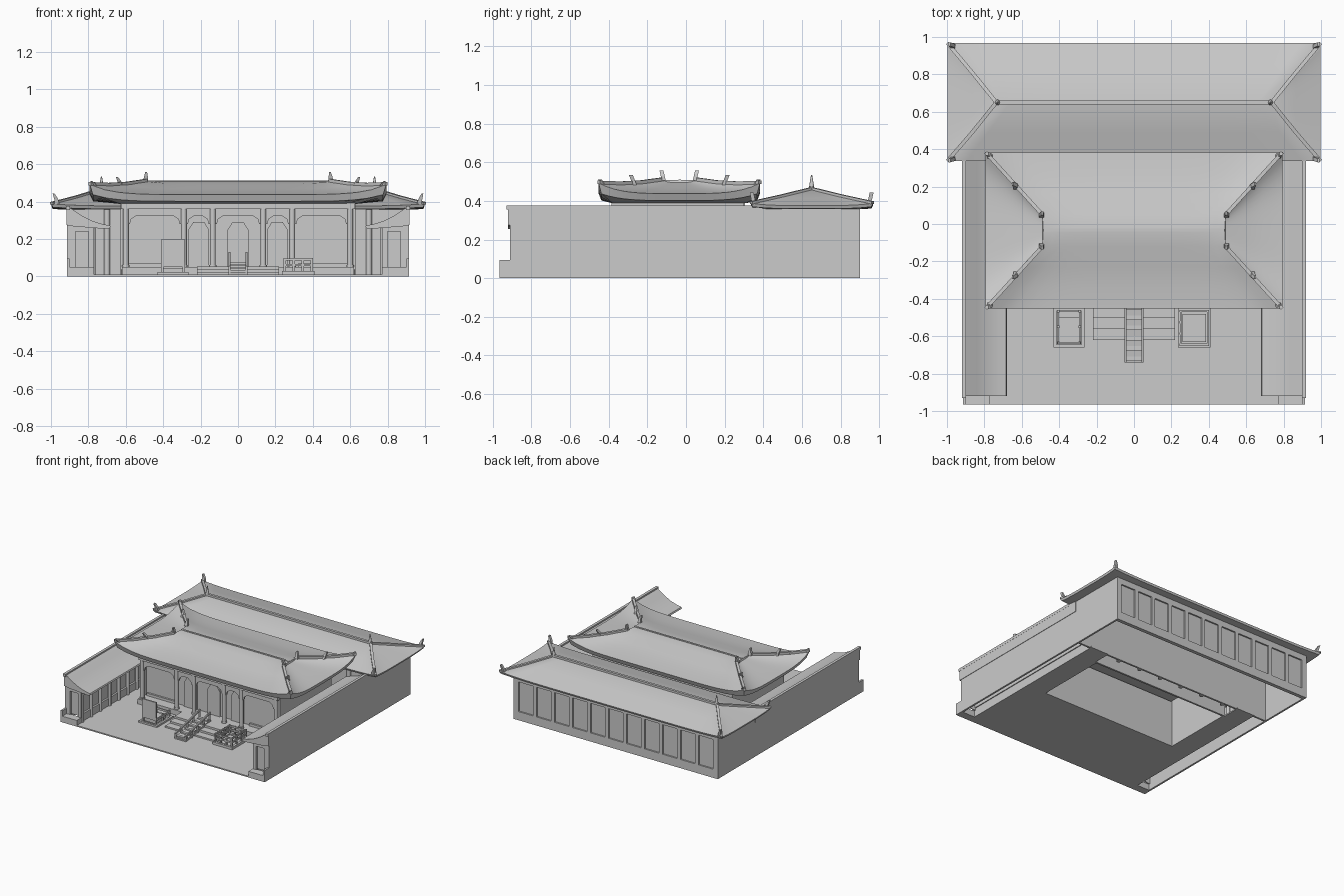
import bpy, bmesh, math
from mathutils import Vector

if "Cube" in bpy.data.objects:
    bpy.data.objects.remove(bpy.data.objects["Cube"])


def finish(name, bm, smooth=False):
    bmesh.ops.recalc_face_normals(bm, faces=bm.faces)
    me = bpy.data.meshes.new(name)
    bm.to_mesh(me)
    bm.free()
    ob = bpy.data.objects.new(name, me)
    bpy.context.collection.objects.link(ob)
    if smooth:
        bpy.ops.object.select_all(action='DESELECT')
        ob.select_set(True)
        bpy.context.view_layer.objects.active = ob
        bpy.ops.object.shade_smooth_by_angle(angle=math.radians(35))
    return ob


def box(name, x0, x1, y0, y1, z0, z1):
    bm = bmesh.new()
    bmesh.ops.create_cube(bm, size=1)
    for v in bm.verts:
        v.co = ((x0 + x1) / 2 + v.co.x * (x1 - x0), (y0 + y1) / 2 + v.co.y * (y1 - y0),
                (z0 + z1) / 2 + v.co.z * (z1 - z0))
    return finish(name, bm)


def bar(name, a, b, w, h):
    a, b = Vector(a), Vector(b)
    bm = bmesh.new()
    bmesh.ops.create_cube(bm, size=1)
    q = (b - a).to_track_quat('Y', 'Z')
    for v in bm.verts:
        v.co = (a + b) / 2 + q @ Vector((v.co.x * w, v.co.y * (b - a).length, v.co.z * h))
    return finish(name, bm)


def column(name, x, y, z0, z1, r, r2=None):
    bm = bmesh.new()
    bmesh.ops.create_cone(bm, cap_ends=True, segments=12, radius1=r,
                          radius2=r if r2 is None else r2, depth=z1 - z0)
    bmesh.ops.translate(bm, vec=(x, y, (z0 + z1) / 2), verts=bm.verts)
    return finish(name, bm, True)


def prism(name, pts, y0, y1, smooth=False):
    """Extrude an x-z outline along y."""
    bm = bmesh.new()
    f = bm.faces.new([bm.verts.new((x, y0, z)) for x, z in pts])
    new = bmesh.ops.extrude_face_region(bm, geom=[f])['geom']
    bmesh.ops.translate(bm, vec=(0, y1 - y0, 0),
                        verts=[v for v in new if isinstance(v, bmesh.types.BMVert)])
    return finish(name, bm, smooth)


def roof(name, rings, n=20):
    """Stacked rectangular rings (half x, y0, y1, z, corner lift) make a hipped roof."""
    bm = bmesh.new()
    loops = []
    for hx, y0, y1, z, lift in rings:
        c = [(-hx, y0), (hx, y0), (hx, y1), (-hx, y1)]
        loop = []
        for i in range(4):
            (ax, ay), (bx, by) = c[i], c[(i + 1) % 4]
            for k in range(n):
                s = k / n
                p = 7 if i % 2 == 0 else 4
                loop.append(bm.verts.new((ax + (bx - ax) * s, ay + (by - ay) * s,
                                          z + lift * abs(2 * s - 1) ** p)))
        loops.append(loop)
    m = 4 * n
    for lo, hi in zip(loops, loops[1:]):
        for i in range(m):
            bm.faces.new((lo[i], lo[(i + 1) % m], hi[(i + 1) % m], hi[i]))
    bm.faces.new(loops[0])
    bm.faces.new(loops[-1])
    return finish(name, bm, True)


def hips(name, rings, w, h):
    """Ridge bars down the four corners of a roof."""
    for sx in (-1, 1):
        for k in (1, 2):
            pts = [(sx * r[0], r[k], r[3] + r[4] + h * .2) for r in rings]
            for a, b in zip(pts, pts[1:]):
                bar(name, a, b, w, h)


def finial(name, x, y, z, h, lean, lean_y):
    """Small curled ridge ornament, leaning outward."""
    ob = prism(name, [(x - .014, z), (x + .014, z), (x + .012 + lean * .3, z + h * .5),
                      (x + lean + .005, z + h), (x + lean - .005, z + h),
                      (x - .009 + lean * .3, z + h * .5)], y - .01, y + .01)
    for v in ob.data.vertices:
        v.co.y += lean_y * (v.co.z - z) / h


# Courtyard floor, open beneath the buildings
box("courtyard_floor", -.79, .79, -.965, -.3, 0, .01)

# Rear hall: walls, panelled back and roof
box("rear_wall", -.91, .91, .87, .888, 0, .37)
box("rear_sill", -.91, .91, .888, .9, 0, .07)
box("rear_header", -.91, .91, .888, .9, .31, .37)
for i in range(12):
    x = -.89 + i * 1.78 / 11
    box("rear_pilaster", x - .016, x + .016, .888, .9, .07, .31)
box("rear_hall_front_wall", -.91, .91, .43, .445, 0, .37)
for i in range(8):
    column("rear_hall_column", -.7 + i * .2, .42, 0, .37, .016)
rear_top = [(.997, .337, .967, .376, .012), (.865, .49, .81, .418, .004), (.74, .645, .655, .46, 0)]
roof("rear_roof", [(.91, .42, .9, .358, 0), (.99, .345, .96, .36, .01)] + rear_top)
hips("rear_hip_ridge", rear_top, .02, .014)
box("rear_ridge", -.75, .75, .64, .66, .455, .475)
for s in (-1, 1):
    column("rear_ridge_finial", s * .73, .65, .46, .535, .015, .003)
    for y, ly in ((.352, -.012), (.947, .014)):
        finial("rear_corner_finial", s * .968, y, .382, .062, s * .018, ly)

# Main hall: side and back walls, recessed front wall
for s in (-1, 1):
    box("hall_side_wall", s * .62 - .008, s * .62 + .008, -.36, .3, 0, .39)
    box("courtyard_aisle", *sorted((s * .625, s * .79)), -.3, .45, 0, .01)
box("hall_back_wall", -.62, .62, .29, .305, 0, .39)
box("hall_inner_wall", -.62, .62, -.3, -.29, 0, .38)
box("hall_plinth", -.62, .62, -.4, -.3, 0, .05)
box("hall_beam", -.625, .625, -.385, -.35, .36, .395)
for x in (-.21, 0, .21):
    prism("hall_door_panel", [(x - .055, .05), (x + .055, .05), (x + .055, .25), (x + .03, .29),
                              (x - .03, .29), (x - .055, .25)], -.312, -.3)
for s in (-1, 1):
    box("hall_window_sill", *sorted((s * .32, s * .6)), -.315, -.3, .04, .07)

# Front columns with chamfered arches between them
cols = [-.6, -.29, -.135, .135, .29, .6]
for x in cols:
    column("hall_column", x, -.37, 0, .37, .016)
    column("column_base", x, -.37, 0, .06, .024, .02)
for a, b in zip(cols, cols[1:]):
    prism("hall_arch", [(a, .37), (a, .28), (a + .022, .28), (a + .028, .305), (a + .055, .325),
                        (b - .055, .325), (b - .028, .305), (b - .022, .28), (b, .28), (b, .37)],
          -.375, -.36)

# Main hall roof with upswept corners
main_top = [(.793, -.452, .383, .438, .054), (.69, -.34, .27, .448, .04),
            (.59, -.23, .16, .468, .026), (.49, -.12, .05, .495, .014)]
roof("hall_roof", [(.63, -.38, .31, .388, 0), (.775, -.438, .368, .402, .035)] + main_top
     + [(.485, -.037, -.029, .508, 0)])
hips("hall_hip_ridge", main_top, .02, .018)
box("hall_ridge", -.485, .485, -.04, -.025, .5, .512)
for s in (-1, 1):
    for sy, y1, y2, y3 in ((-1, -.115, -.265, -.43), (1, .045, .195, .36)):
        finial("hall_upper_finial", s * .495, y1, .505, .053, -s * .004, sy * .012)
        finial("hall_middle_finial", s * .63, y2, .483, .05, s * .018, sy * .02)
        finial("hall_corner_finial", s * .77, y3, .485, .025, s * .014, sy * .015)

# Side galleries, mirrored
for s in (-1, 1):
    def gbox(name, a, b, *rest):
        box(name, *sorted((s * a, s * b)), *rest)
    gbox("gallery_outer_wall", .9, .915, -.91, .9, 0, .37)
    gbox("gallery_wall_end", .9, .915, -.965, -.91, 0, .095)
    gbox("gallery_plinth", .77, .9, -.965, -.9, 0, .05)
    gbox("gallery_low_wall", .775, .79, -.9, .42, 0, .07)
    gbox("gallery_lintel", .77, .795, -.9, .42, .22, .265)
    gbox("gallery_panel_wall", .79, .797, -.9, .42, .07, .23)
    for i in range(12):
        column("gallery_post", s * .775, -.89 + i * .117, 0, .265, .013)
    # End wall with door recess
    gbox("gallery_end_jamb", .87, .905, -.91, -.89, .05, .27)
    gbox("gallery_end_jamb", .77, .8, -.91, -.89, .05, .27)
    gbox("gallery_end_header", .77, .905, -.91, -.89, .24, .29)
    gbox("gallery_door", .8, .87, -.89, -.885, .05, .24)
    # Swept lean-to roof
    prism("gallery_roof", [(s * x, z) for x, z in (
        (.918, .375), (.89, .362), (.84, .328), (.78, .297), (.72, .279), (.685, .273), (.68, .262),
        (.70, .254), (.78, .26), (.88, .268), (.918, .275))], -.92, .42, True)
    bar("gallery_ridge", (s * .908, -.93, .366), (s * .908, .36, .366), .022, .022)

# Wide front steps
for i in range(3):
    box("front_step", -.22, .22, -.62 + i * .06, -.4, .0, .022 + i * .016)

# Central ramp with railings
bar("stair_ramp", (0, -.74, .015), (0, -.42, .06), .1, .016)
for s in (-1, 1):
    x = s * .045
    bar("stair_rail", (x, -.74, .05), (x, -.42, .125), .01, .014)
    for i in range(5):
        y = -.735 + i * .077
        box("stair_post", x - .005, x + .005, y - .005, y + .005, .01, .055 + i * .018)
for i in range(6):
    y = -.72 + i * .055
    box("stair_tread", -.045, .045, y - .012, y + .012, .02 + i * .008, .034 + i * .008)


def frame(name, x0, x1, y0, y1, z0, z1, w):
    box(name, x0, x1, y0, y0 + w, z0, z1)
    box(name, x0, x1, y1 - w, y1, z0, z1)
    box(name, x0, x0 + w, y0, y1, z0, z1)
    box(name, x1 - w, x1, y0, y1, z0, z1)


# Left courtyard stand with upright board
frame("stand_curb", -.43, -.265, -.66, -.45, 0, .024, .016)
frame("stand_rail", -.41, -.285, -.64, -.46, .05, .065, .01)
box("stand_table", -.4, -.295, -.63, -.5, .02, .045)
box("stand_board", -.41, -.285, -.642, -.63, .06, .2)
for x in (-.405, -.29):
    for y in (-.635, -.55, -.466):
        box("stand_post", x - .006, x + .006, y - .006, y + .006, 0, .075)

# Right courtyard planter fence
frame("planter_curb", .235, .41, -.66, -.45, 0, .03, .02)
for z in (.055, .085):
    frame("planter_rail", .245, .4, -.65, -.46, z, z + .012, .01)
for i in range(4):
    for y in (-.645, -.465):
        x = .25 + i * .0483
        box("planter_post", x - .006, x + .006, y - .006, y + .006, 0, .1)
for x in (.25, .395):
    for y in (-.585, -.525):
        box("planter_post", x - .006, x + .006, y - .006, y + .006, 0, .1)
box("planter_bed", .26, .385, -.63, -.48, .0, .025)
